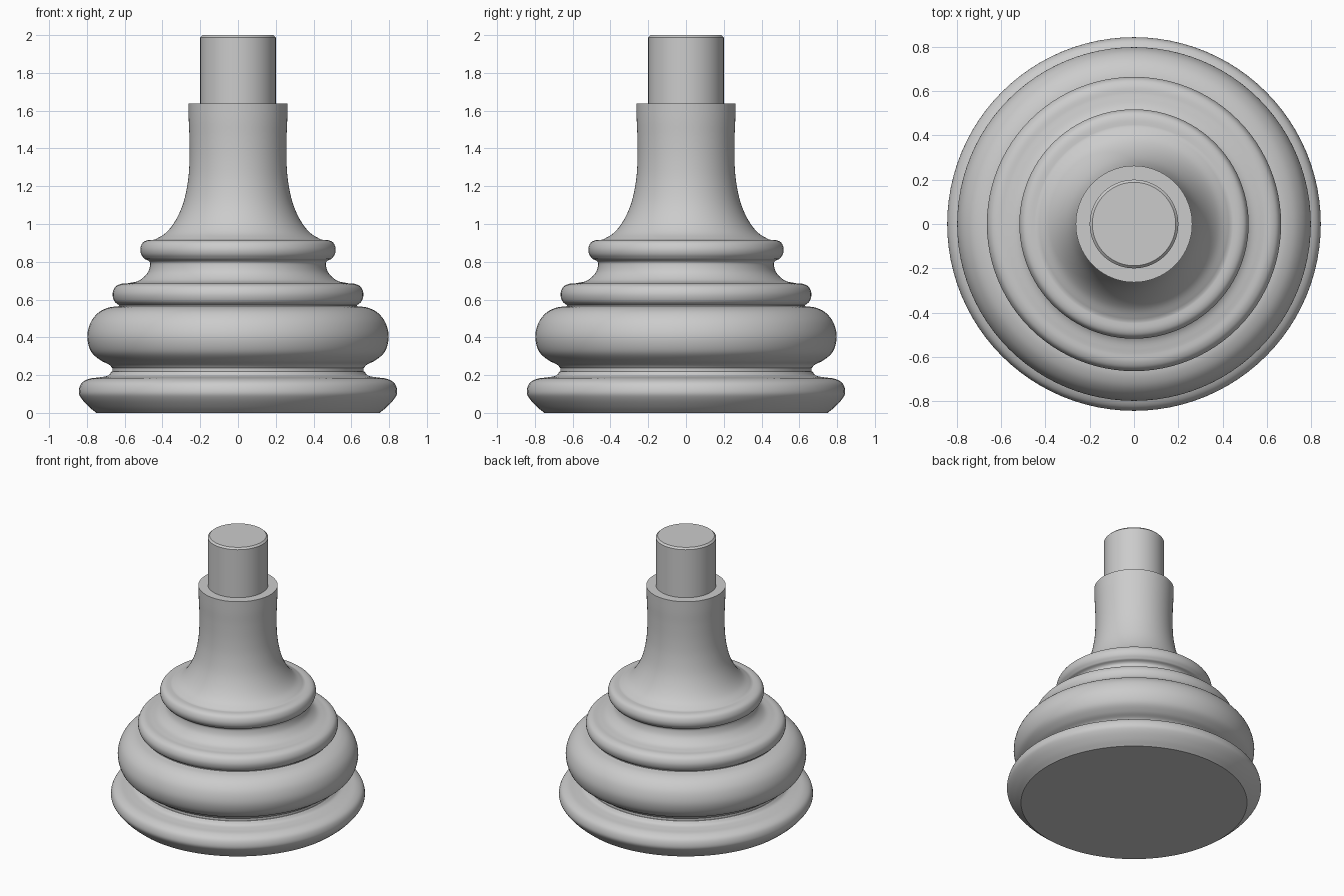
import bpy
import bmesh
from math import cos, sin, pi, radians
from mathutils import Vector

SIDES = 96
STEPS = 5

cube = bpy.data.objects.get("Cube")
if cube:
    bpy.data.objects.remove(cube, do_unlink=True)

grey = bpy.data.materials.new("plain grey")
grey.use_nodes = True
colour = (0.6, 0.6, 0.6, 1)
grey.diffuse_color = colour
grey.node_tree.nodes["Principled BSDF"].inputs["Base Color"].default_value = colour


def smooth_curve(points):
    """Run a Catmull-Rom curve through (radius, height) points."""
    p = [Vector(q) for q in points]
    p = [2 * p[0] - p[1]] + p + [2 * p[-1] - p[-2]]
    out = []
    for a, b, c, d in zip(p, p[1:], p[2:], p[3:]):
        for i in range(STEPS):
            t = i / STEPS
            out.append(b + (c - a) * t / 2
                       + (2 * a - 5 * b + 4 * c - d) * t * t / 2
                       + (3 * b - a - 3 * c + d) * t ** 3 / 2)
    return out + [p[-2]]


# Each section is a smooth moulding; corners between sections stay crisp
base_roll = [(.75, 0), (.79, .033), (.828, .075), (.843, .11), (.83, .155),
             (.79, .18), (.735, .188), (.69, .197), (.668, .22)]
neck_fillet = [(.665, .22), (.665, .237)]
large_roll = [(.665, .237), (.685, .257), (.73, .28), (.778, .325), (.798, .4),
              (.782, .475), (.742, .528), (.69, .556), (.63, .565)]
middle_bead = [(.63, .57), (.655, .592), (.664, .63), (.651, .665),
               (.623, .682), (.585, .686)]
cove = [(.585, .686), (.525, .7), (.48, .74), (.465, .785), (.472, .804), (.495, .815)]
upper_bead = [(.495, .815), (.513, .84), (.517, .87), (.505, .9), (.48, .914), (.44, .917)]
flared_stem = [(.44, .917), (.38, .955), (.33, 1.02), (.29, 1.11), (.266, 1.22),
               (.257, 1.33), (.257, 1.45), (.261, 1.55), (.263, 1.637)]
peg = [(.2, 1.637), (.2, 1.988), (.188, 2)]

profile = []
for section in (base_roll, neck_fillet, large_roll, middle_bead, cove,
                upper_bead, flared_stem):
    for point in smooth_curve(section):
        if not profile or (point - profile[-1]).length > 0.001:
            profile.append(point)
profile += [Vector(q) for q in peg]

# Turn the profile around the vertical axis and close both ends
bm = bmesh.new()
rings = []
for r, z in profile:
    rings.append([bm.verts.new((r * cos(2 * pi * i / SIDES), r * sin(2 * pi * i / SIDES), z))
                  for i in range(SIDES)])
for low, high in zip(rings, rings[1:]):
    for i in range(SIDES):
        j = (i + 1) % SIDES
        bm.faces.new((low[i], low[j], high[j], high[i]))
bm.faces.new(rings[0][::-1])
bm.faces.new(rings[-1])

mesh = bpy.data.meshes.new("turned_pedestal")
bm.to_mesh(mesh)
bm.free()
mesh.materials.append(grey)
pedestal = bpy.data.objects.new("turned_pedestal", mesh)
bpy.context.collection.objects.link(pedestal)

bpy.context.view_layer.objects.active = pedestal
pedestal.select_set(True)
bpy.ops.object.shade_smooth_by_angle(angle=radians(30))
